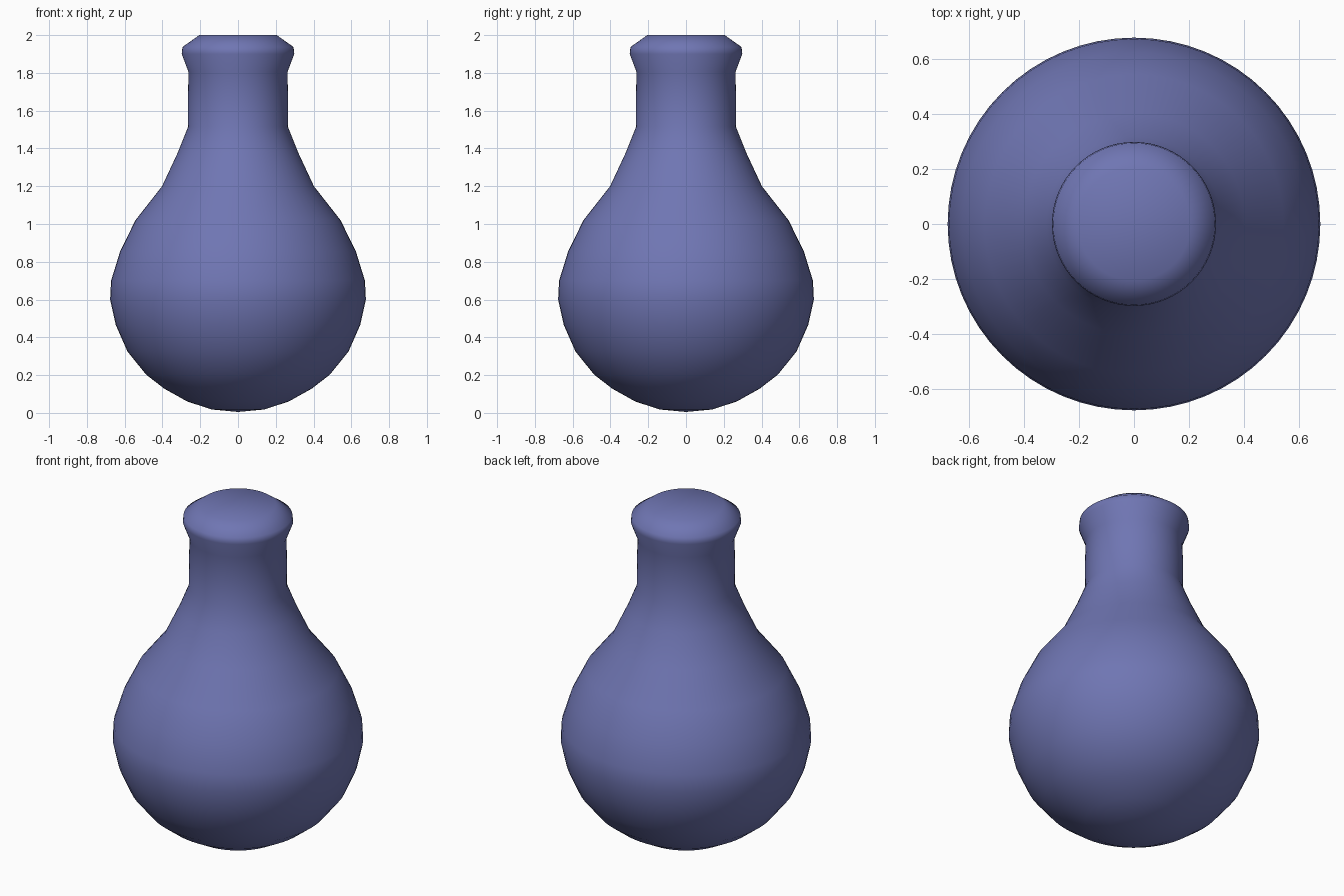
import bpy, bmesh, math

if "Cube" in bpy.data.objects:
    bpy.data.objects.remove(bpy.data.objects["Cube"])

# Profile of the flask (radius, height), from bottom pole to top pole
PROFILE = [(0, 0.005), (0.138, 0.018), (0.268, 0.06), (0.39, 0.128), (0.487, 0.203),
           (0.585, 0.325), (0.647, 0.465), (0.677, 0.60), (0.672, 0.70), (0.624, 0.855),
           (0.543, 1.02), (0.402, 1.20), (0.318, 1.38), (0.264, 1.515), (0.265, 1.66),
           (0.262, 1.805), (0.298, 1.90), (0.294, 1.937), (0.205, 2.0), (0, 2.0)]
SEGMENTS = 64

# Spin the profile into a closed body with a flat stopper top
bm = bmesh.new()
verts = [bm.verts.new((r, 0, z)) for r, z in PROFILE]
edges = [bm.edges.new(pair) for pair in zip(verts, verts[1:])]
bmesh.ops.spin(bm, geom=verts + edges, cent=(0, 0, 0), axis=(0, 0, 1),
               angle=math.tau, steps=SEGMENTS, use_merge=True)
bmesh.ops.remove_doubles(bm, verts=bm.verts, dist=0.0005)
bmesh.ops.recalc_face_normals(bm, faces=bm.faces)
for f in bm.faces:
    f.smooth = True

mesh = bpy.data.meshes.new("flask_body")
bm.to_mesh(mesh)
bm.free()
flask = bpy.data.objects.new("flask_body", mesh)
bpy.context.collection.objects.link(flask)

# Single blue-violet colour
blue = bpy.data.materials.new("slate blue")
blue.diffuse_color = (0.16, 0.18, 0.45, 1)
blue.use_nodes = True
blue.node_tree.nodes["Principled BSDF"].inputs["Base Color"].default_value = blue.diffuse_color
mesh.materials.append(blue)
